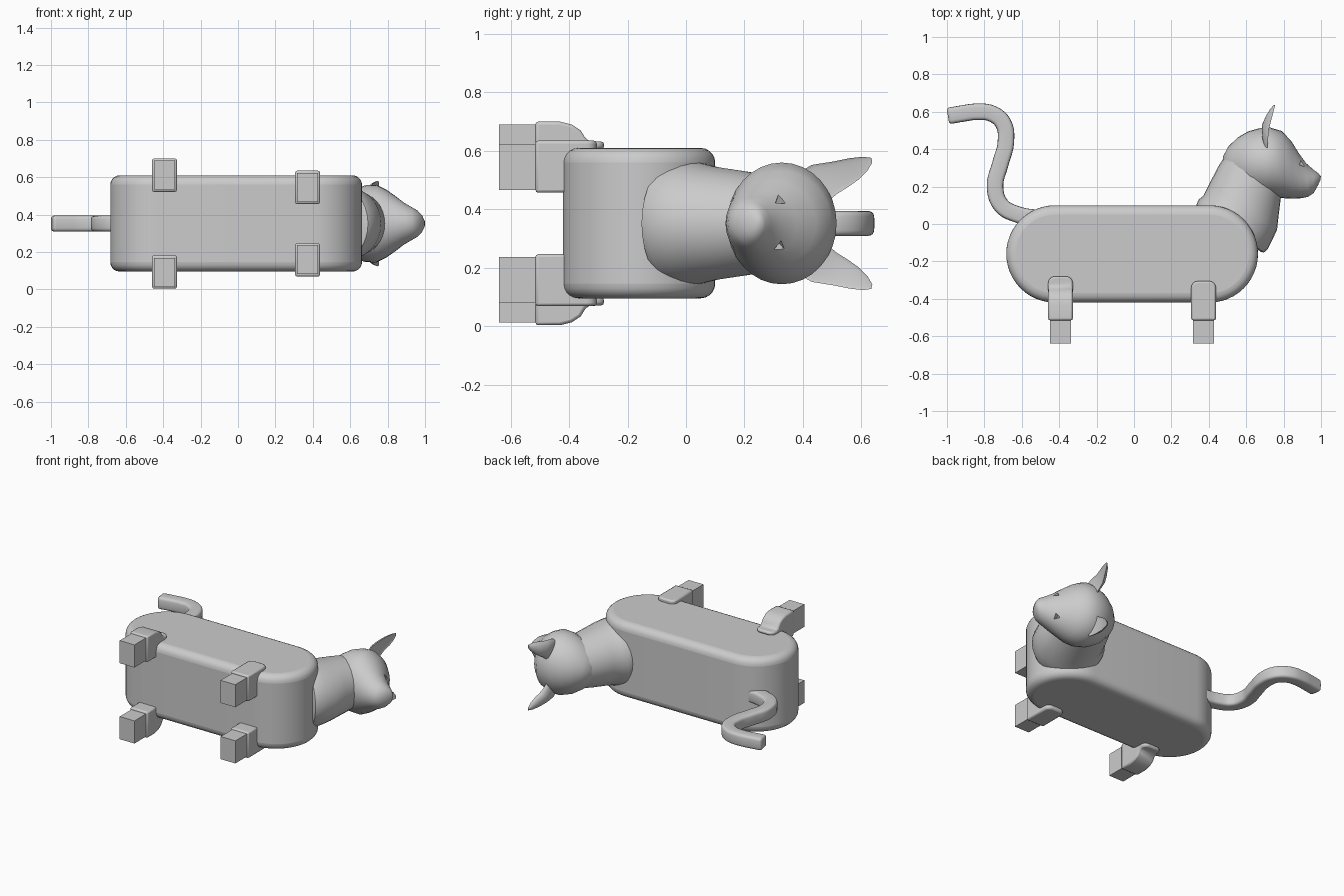
import bpy, bmesh, math
from mathutils import Vector

C = 0.352  # height of the mirror plane

if "Cube" in bpy.data.objects:
    bpy.data.objects.remove(bpy.data.objects["Cube"])

grey = bpy.data.materials.new("plain grey")
grey.use_nodes = True
grey.diffuse_color = (0.6, 0.6, 0.6, 1)
grey.node_tree.nodes["Principled BSDF"].inputs["Base Color"].default_value = (0.6, 0.6, 0.6, 1)


def finish(bm, name, bevel=0, segments=3, angle=35):
    bmesh.ops.recalc_face_normals(bm, faces=bm.faces)
    mesh = bpy.data.meshes.new(name)
    bm.to_mesh(mesh)
    bm.free()
    obj = bpy.data.objects.new(name, mesh)
    bpy.context.collection.objects.link(obj)
    mesh.materials.append(grey)
    if bevel:
        mod = obj.modifiers.new("Bevel", "BEVEL")
        mod.width, mod.segments, mod.limit_method = bevel, segments, "ANGLE"
    bpy.ops.object.select_all(action="DESELECT")
    obj.select_set(True)
    bpy.context.view_layer.objects.active = obj
    if angle:
        bpy.ops.object.shade_smooth_by_angle(angle=math.radians(angle))
    return obj


def prism(points, offset):
    """Extrude a closed profile along offset."""
    bm = bmesh.new()
    face = bm.faces.new([bm.verts.new(p) for p in points])
    out = bmesh.ops.extrude_face_region(bm, geom=[face])
    bmesh.ops.translate(bm, vec=offset, verts=[v for v in out["geom"] if isinstance(v, bmesh.types.BMVert)])
    return bm


def loft(rings, side, front=1.0, n=32):
    """Skin ellipses given as (end, end, half width along side)."""
    bm = bmesh.new()
    loops = []
    for a, b, w in rings:
        a, b = Vector(a), Vector(b)
        loop = []
        for i in range(n):
            t = math.tau * i / n
            s = math.sin(t) * w * (front if math.sin(t) > 0 else 1)
            loop.append(bm.verts.new((a + b) / 2 + (b - a) / 2 * math.cos(t) + Vector(side) * s))
        loops.append(loop)
    for p, q in zip(loops, loops[1:]):
        for i in range(n):
            j = (i + 1) % n
            bm.faces.new((p[i], p[j], q[j], q[i]))
    bm.faces.new(loops[0])
    bm.faces.new(loops[-1])
    return bm


def flat_rings(rows):
    return [((ax, ay, C), (bx, by, C), w) for ax, ay, bx, by, w in rows]


# Body: capsule outline with rounded rims
outline = []
for i in range(50):
    k = i % 25
    t = math.pi * (k / 24 - 0.5) + (math.pi if i >= 25 else 0)
    cx = 0.403 if i < 25 else -0.423
    outline.append((cx + 0.26 * math.cos(t), -0.16 + 0.26 * math.sin(t), 0.096))
finish(prism(outline, (0, 0, 0.514)), "body", 0.05, 5)

# Neck with its collar rim
finish(loft(flat_rings([
    (0.345, 0.08, 0.68, -0.15, 0.205), (0.333, 0.10, 0.695, -0.152, 0.218),
    (0.345, 0.13, 0.715, -0.135, 0.22), (0.37, 0.15, 0.74, -0.085, 0.21),
    (0.40, 0.21, 0.765, -0.03, 0.195), (0.455, 0.315, 0.775, 0.06, 0.18),
    (0.51, 0.40, 0.785, 0.14, 0.165)]), (0, 0, 1)), "neck")

# Head, from the back of the skull to the nose
head = finish(loft(flat_rings([
    (0.475, 0.27, 0.475, 0.36, 0.04), (0.505, 0.21, 0.505, 0.415, 0.095),
    (0.555, 0.18, 0.555, 0.463, 0.145), (0.62, 0.155, 0.61, 0.495, 0.183),
    (0.69, 0.142, 0.67, 0.512, 0.205), (0.75, 0.14, 0.73, 0.515, 0.208),
    (0.80, 0.138, 0.79, 0.497, 0.18), (0.85, 0.135, 0.84, 0.445, 0.145),
    (0.895, 0.138, 0.88, 0.38, 0.112), (0.93, 0.145, 0.92, 0.325, 0.09),
    (0.96, 0.165, 0.96, 0.29, 0.07), (0.983, 0.205, 0.985, 0.272, 0.045),
    (0.997, 0.235, 0.999, 0.255, 0.015)]), (0, 0, 1)), "head", angle=50)

for name, s in (("left", -1), ("right", 1)):
    # Slanted eye sockets cut into the face
    bm = bmesh.new()
    bmesh.ops.create_cone(bm, cap_ends=True, segments=3, radius1=0.045, radius2=0.01, depth=0.09)
    cutter = finish(bm, name + "_eye_cutter", angle=0)
    cutter.location = (0.905, 0.325, C + s * 0.085)
    cutter.rotation_euler = Vector((-0.75, -0.35, -s * 0.55)).to_track_quat("Z", "Y").to_euler()
    cutter.hide_render = True
    cutter.hide_set(True)
    cut = head.modifiers.new(name + " socket", "BOOLEAN")
    cut.operation, cut.object, cut.solver = "DIFFERENCE", cutter, "EXACT"

    # Cupped ear
    rows = [(0.715, 0.37, 0.165, 0.48, 0.07, 0.02), (0.715, 0.43, 0.20, 0.515, 0.10, 0.03),
            (0.72, 0.50, 0.211, 0.555, 0.125, 0.035), (0.735, 0.56, 0.223, 0.59, 0.15, 0.03),
            (0.747, 0.605, 0.228, 0.62, 0.18, 0.02), (0.754, 0.634, 0.224, 0.637, 0.208, 0.007)]
    finish(loft([((x, ay, C + s * az), (x, by, C + s * bz), w) for x, ay, az, by, bz, w in rows],
                (1, 0, 0), -0.15, 20), name + "_ear")

    # Legs: side profiles (y, distance from mirror plane) with block feet
    hind = [(-0.515, 0.17), (-0.515, 0.348), (-0.43, 0.348), (-0.39, 0.338), (-0.36, 0.318),
            (-0.342, 0.288), (-0.325, 0.28), (-0.28, 0.28), (-0.28, 0.255), (-0.40, 0.24), (-0.40, 0.17)]
    fore = [(-0.515, 0.105), (-0.515, 0.283), (-0.305, 0.283), (-0.305, 0.25), (-0.39, 0.24), (-0.39, 0.105)]
    for kind, x, prof, low in (("hind", -0.393, hind, 0.183), ("front", 0.372, fore, 0.115)):
        bm = prism([(x - 0.066, y, C + s * h) for y, h in prof], (0.132, 0, 0))
        top = max(y for y, h in prof)
        ends = [e for e in bm.edges if all(abs(v.co.y - top) < 1e-4 for v in e.verts)
                and abs(e.verts[0].co.x - e.verts[1].co.x) < 1e-4]
        bmesh.ops.bevel(bm, geom=ends, offset=0.035, segments=4, profile=0.5, affect="EDGES")
        finish(bm, f"{name}_{kind}_leg", 0.01, 2)
        z = C + s * low
        foot = [(x + dx, -0.64, z + s * dz) for dx, dz in ((-0.056, 0), (0.056, 0), (0.056, 0.155), (-0.056, 0.155))]
        finish(prism(foot, (0, 0.14, 0)), f"{name}_{kind}_foot", angle=0)

# Tail: rounded square section swept along a smooth path
path = [(-0.50, 0.03), (-0.62, 0.05), (-0.71, 0.10), (-0.743, 0.20), (-0.715, 0.32),
        (-0.685, 0.44), (-0.70, 0.54), (-0.76, 0.59), (-0.84, 0.60), (-0.92, 0.59), (-0.995, 0.577)]
spline_data = bpy.data.curves.new("tail_path", "CURVE")
spline_data.dimensions = "3D"
spline = spline_data.splines.new("BEZIER")
spline.bezier_points.add(len(path) - 1)
for point, (x, y) in zip(spline.bezier_points, path):
    point.co = (x, y, C)
    point.handle_left_type = point.handle_right_type = "AUTO"
spline.resolution_u = 5
guide = bpy.data.objects.new("tail_guide", spline_data)
bpy.context.collection.objects.link(guide)
mesh = guide.to_mesh()
pts = [v.co.copy() for v in mesh.vertices]
guide.to_mesh_clear()
bpy.data.objects.remove(guide)

bm = bmesh.new()
loops = []
for i, p in enumerate(pts):
    d = (pts[min(i + 1, len(pts) - 1)] - pts[max(i - 1, 0)]).normalized()
    across = Vector((-d.y, d.x, 0))
    loop = []
    for k in range(24):
        t = math.tau * k / 24
        c, s = math.cos(t), math.sin(t)
        u = math.copysign(abs(c) ** 0.45, c) * 0.044
        v = math.copysign(abs(s) ** 0.45, s) * 0.043
        loop.append(bm.verts.new(p + across * u + Vector((0, 0, v))))
    loops.append(loop)
for a, b in zip(loops, loops[1:]):
    for k in range(24):
        j = (k + 1) % 24
        bm.faces.new((a[k], a[j], b[j], b[k]))
bm.faces.new(loops[0])
bm.faces.new(loops[-1])
finish(bm, "tail", 0.015, 3)
